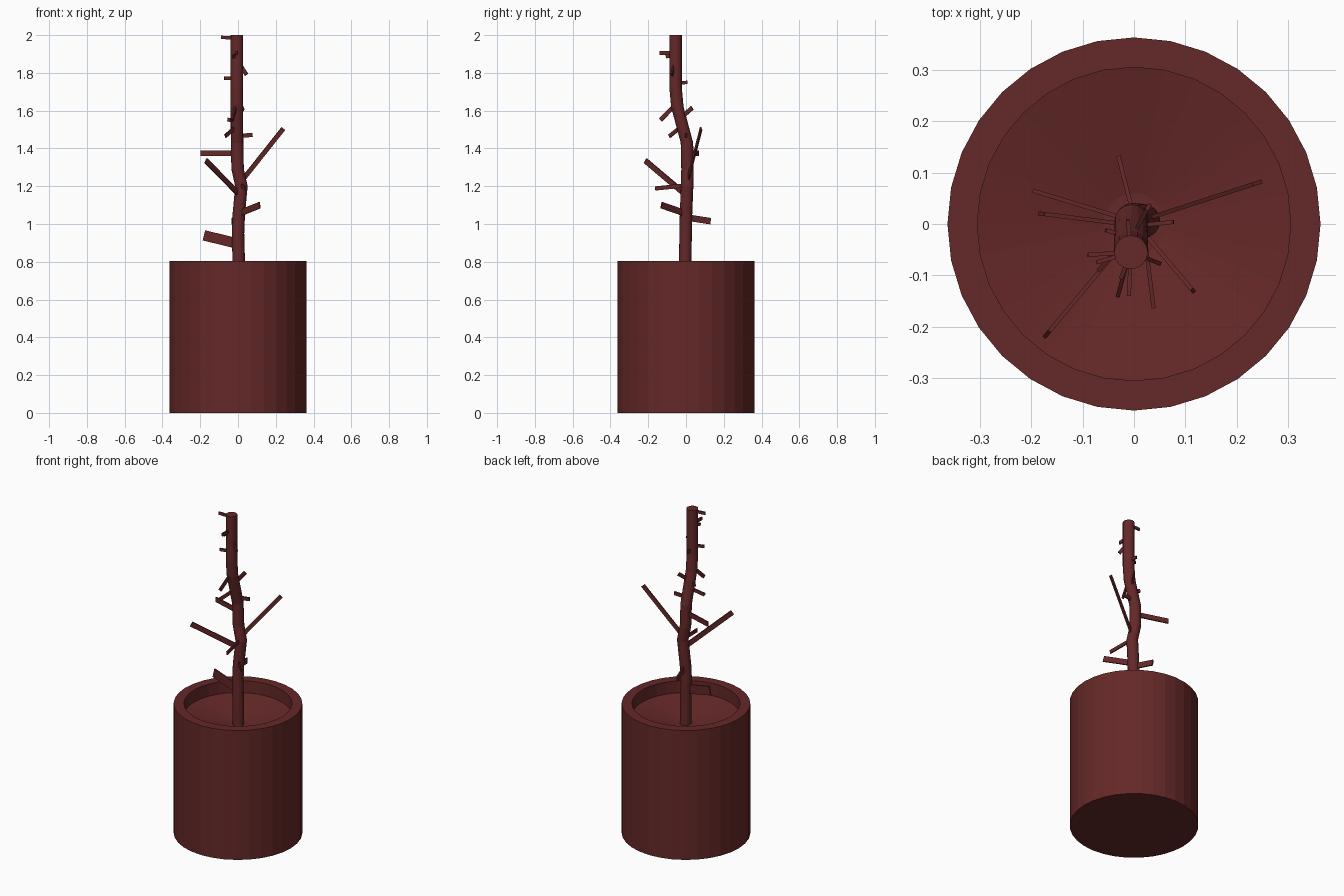
import bpy, bmesh, math
from mathutils import Vector

if "Cube" in bpy.data.objects:
    bpy.data.objects.remove(bpy.data.objects["Cube"])

mat = bpy.data.materials.new("dark red brown")
mat.diffuse_color = (0.13, 0.021, 0.021, 1)
mat.use_nodes = True
mat.node_tree.nodes["Principled BSDF"].inputs["Base Color"].default_value = mat.diffuse_color


def finish(name, bm):
    bmesh.ops.recalc_face_normals(bm, faces=bm.faces)
    me = bpy.data.meshes.new(name)
    bm.to_mesh(me)
    bm.free()
    me.materials.append(mat)
    ob = bpy.data.objects.new(name, me)
    bpy.context.scene.collection.objects.link(ob)
    return ob


def loft(name, rings, sides):
    """Stack horizontal rings (x, y, z, radius) and cap both ends."""
    bm = bmesh.new()
    loops = []
    for x, y, z, r in rings:
        loops.append([bm.verts.new((x + r * math.cos(2 * math.pi * i / sides),
                                    y + r * math.sin(2 * math.pi * i / sides), z))
                      for i in range(sides)])
    for a, b in zip(loops, loops[1:]):
        for i in range(sides):
            j = (i + 1) % sides
            bm.faces.new((a[i], a[j], b[j], b[i]))
    bm.faces.new(loops[0])
    bm.faces.new(loops[-1])
    return finish(name, bm)


# pot with thick rim and slightly dished earth inside
loft("pot", [(0, 0, 0, 0.363), (0, 0, 0.805, 0.363), (0, 0, 0.805, 0.305),
             (0, 0, 0.73, 0.305), (0, 0, 0.68, 0.06)], 32)

# crooked trunk
R = 0.033
trunk = [(0.005, -0.003, 0.66), (0.004, -0.004, 0.8), (0.0, -0.002, 0.95),
         (0.004, 0.0, 1.05), (0.018, 0.006, 1.2), (-0.002, 0.008, 1.29),
         (-0.005, 0.005, 1.43), (-0.006, -0.046, 1.62), (-0.006, -0.055, 1.72),
         (-0.006, -0.055, 2.0)]
loft("trunk", [(x, y, z, R) for x, y, z in trunk], 16)


def trunk_at(z):
    for a, b in zip(trunk, trunk[1:]):
        if z <= b[2]:
            return Vector(a).lerp(Vector(b), (z - a[2]) / (b[2] - a[2]))
    return Vector(trunk[-1])


def branch(name, z0, tip, height, thick=0.008):
    """Flat twig from the trunk axis at height z0 to its tip."""
    a, b = trunk_at(z0), Vector(tip)
    d = (b - a).normalized()
    side = d.cross(Vector((0, 0, 1))).normalized()
    up = side.cross(d)
    bm = bmesh.new()
    ends = [[bm.verts.new(p + side * s * thick / 2 + up * u * height / 2)
             for s, u in ((-1, -1), (1, -1), (1, 1), (-1, 1))] for p in (a, b)]
    for i in range(4):
        j = (i + 1) % 4
        bm.faces.new((ends[0][i], ends[0][j], ends[1][j], ends[1][i]))
    bm.faces.new(ends[0])
    bm.faces.new(ends[1])
    finish(name, bm)


# start height, tip, twig height
twigs = [
    (0.895, (-0.18, 0.02, 0.94), 0.055),
    (1.035, (-0.03, 0.13, 1.015), 0.034),
    (1.055, (0.115, -0.13, 1.1), 0.034),
    (1.15, (-0.17, -0.215, 1.335), 0.03),
    (1.205, (0.038, -0.163, 1.188), 0.022),
    (1.22, (0.24, 0.08, 1.505), 0.024),
    (1.375, (-0.197, 0.065, 1.375), 0.03),
    (1.465, (0.077, 0.004, 1.472), 0.022),
    (1.52, (-0.067, -0.088, 1.465), 0.02),
    (1.545, (-0.055, -0.012, 1.553), 0.02),
    (1.56, (0.028, 0.033, 1.615), 0.022),
    (1.64, (-0.03, -0.135, 1.55), 0.022),
    (1.745, (-0.012, 0.008, 1.75), 0.018),
    (1.77, (-0.073, -0.075, 1.772), 0.018),
    (1.87, (0.045, -0.075, 1.79), 0.02),
    (1.905, (-0.01, -0.14, 1.905), 0.02),
    (1.9, (-0.025, -0.105, 1.885), 0.018),
    (1.985, (-0.09, -0.06, 1.988), 0.018),
]
for n, (z0, tip, h) in enumerate(twigs, 1):
    branch(f"branch_{n}", z0, tip, h)
